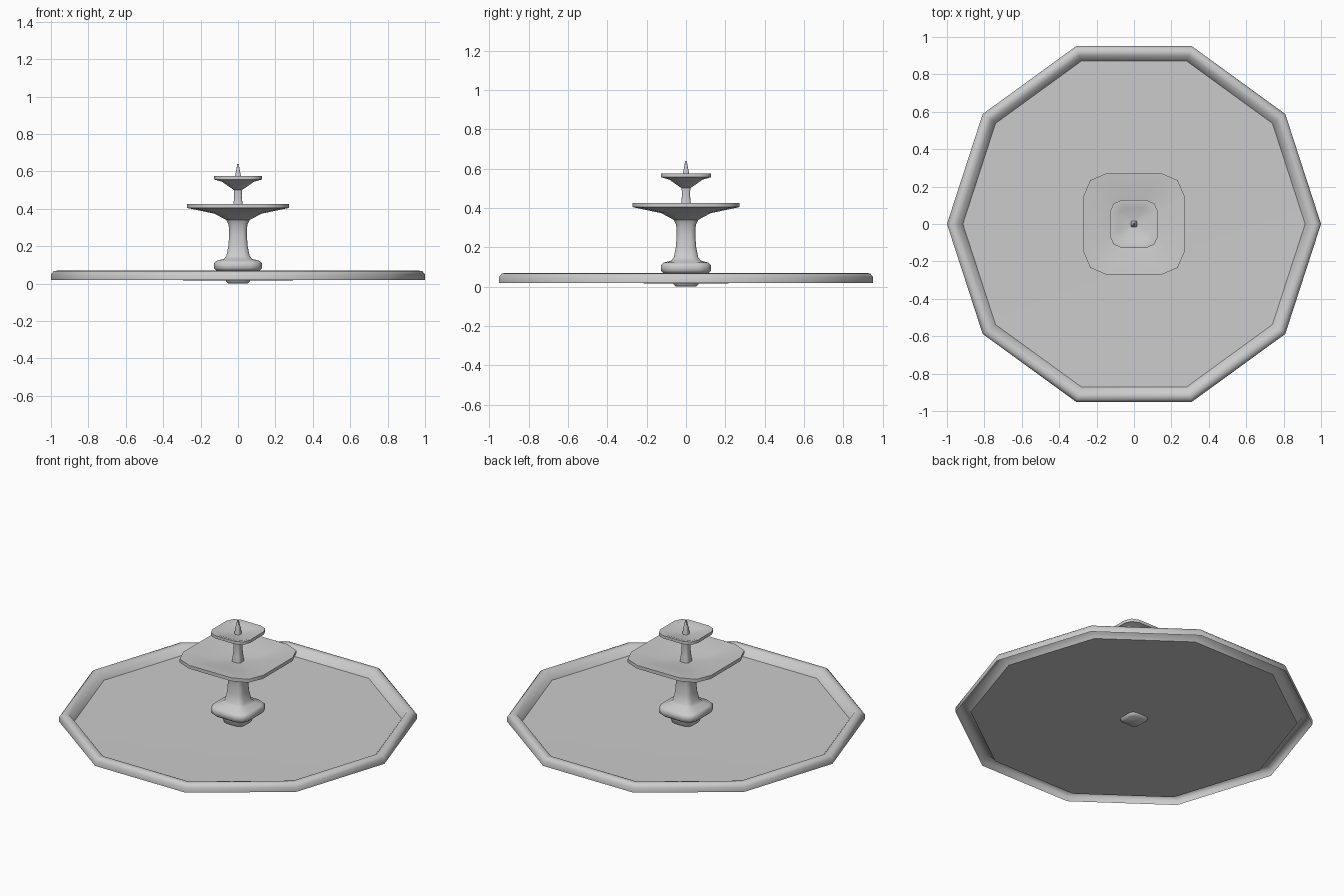
import bpy, bmesh, math

if "Cube" in bpy.data.objects:
    bpy.data.objects.remove(bpy.data.objects["Cube"])

DECAGON = [(math.cos(math.tau * i / 10), math.sin(math.tau * i / 10)) for i in range(10)]

# Rounded square section: one corner turned four times
CORNER = [(1, -0.53), (1, 0.53), (0.86, 0.86)]
SQUARE = []
for k in range(4):
    c, s = round(math.cos(k * math.pi / 2)), round(math.sin(k * math.pi / 2))
    SQUARE += [(x * c - y * s, x * s + y * c) for x, y in CORNER]


def loft(name, section, profile, angle, cap_start=False, cap_end=False):
    """Stack scaled copies of a section along (half width, height) pairs."""
    bm = bmesh.new()
    rings = []
    for r, z in profile:
        if r == 0:
            rings.append([bm.verts.new((0, 0, z))] * len(section))
        else:
            rings.append([bm.verts.new((x * r, y * r, z)) for x, y in section])
    n = len(section)
    for a, b in zip(rings, rings[1:]):
        for i in range(n):
            j = (i + 1) % n
            quad = list(dict.fromkeys([a[i], a[j], b[j], b[i]]))
            bm.faces.new(quad)
    if cap_start:
        bm.faces.new(rings[0][::-1])
    if cap_end:
        bm.faces.new(rings[-1])
    mesh = bpy.data.meshes.new(name)
    bm.to_mesh(mesh)
    bm.free()
    obj = bpy.data.objects.new(name, mesh)
    bpy.context.collection.objects.link(obj)
    bpy.ops.object.select_all(action='DESELECT')
    obj.select_set(True)
    bpy.context.view_layer.objects.active = obj
    bpy.ops.object.shade_smooth_by_angle(angle=math.radians(angle))
    return obj


# Wide basin: thin shell with rolled rim and shallow sloping floor
loft("basin", DECAGON, [(1.0, 0.02), (1.0, 0.05), (0.985, 0.067), (0.965, 0.07),
                        (0.945, 0.065), (0.915, 0.023), (0, 0.016)], 50)

# Pedestal with foot, cushion block and flared column
loft("pedestal", SQUARE, [(0.05, 0.0), (0.062, 0.01), (0.068, 0.03), (0.078, 0.06),
                          (0.115, 0.07), (0.127, 0.082), (0.127, 0.11), (0.115, 0.122),
                          (0.075, 0.133), (0.062, 0.15), (0.052, 0.2), (0.047, 0.26),
                          (0.05, 0.315), (0.062, 0.34)], 50, cap_start=True)

# Large lower bowl
loft("lower_bowl", SQUARE, [(0.062, 0.34), (0.125, 0.374), (0.225, 0.395), (0.272, 0.405),
                            (0.272, 0.426), (0.262, 0.426), (0.13, 0.398), (0.022, 0.388)], 50)

# Slim upper stem
loft("upper_stem", SQUARE, [(0.028, 0.388), (0.024, 0.43), (0.02, 0.47), (0.023, 0.505)], 50)

# Small upper bowl
loft("upper_bowl", SQUARE, [(0.023, 0.502), (0.05, 0.52), (0.085, 0.545), (0.127, 0.557),
                            (0.127, 0.575), (0.115, 0.576), (0.085, 0.564), (0.014, 0.556)], 50)

# Spout on top
loft("spout", SQUARE, [(0.017, 0.556), (0.014, 0.585), (0.009, 0.61), (0.004, 0.64)],
     50, cap_end=True)
